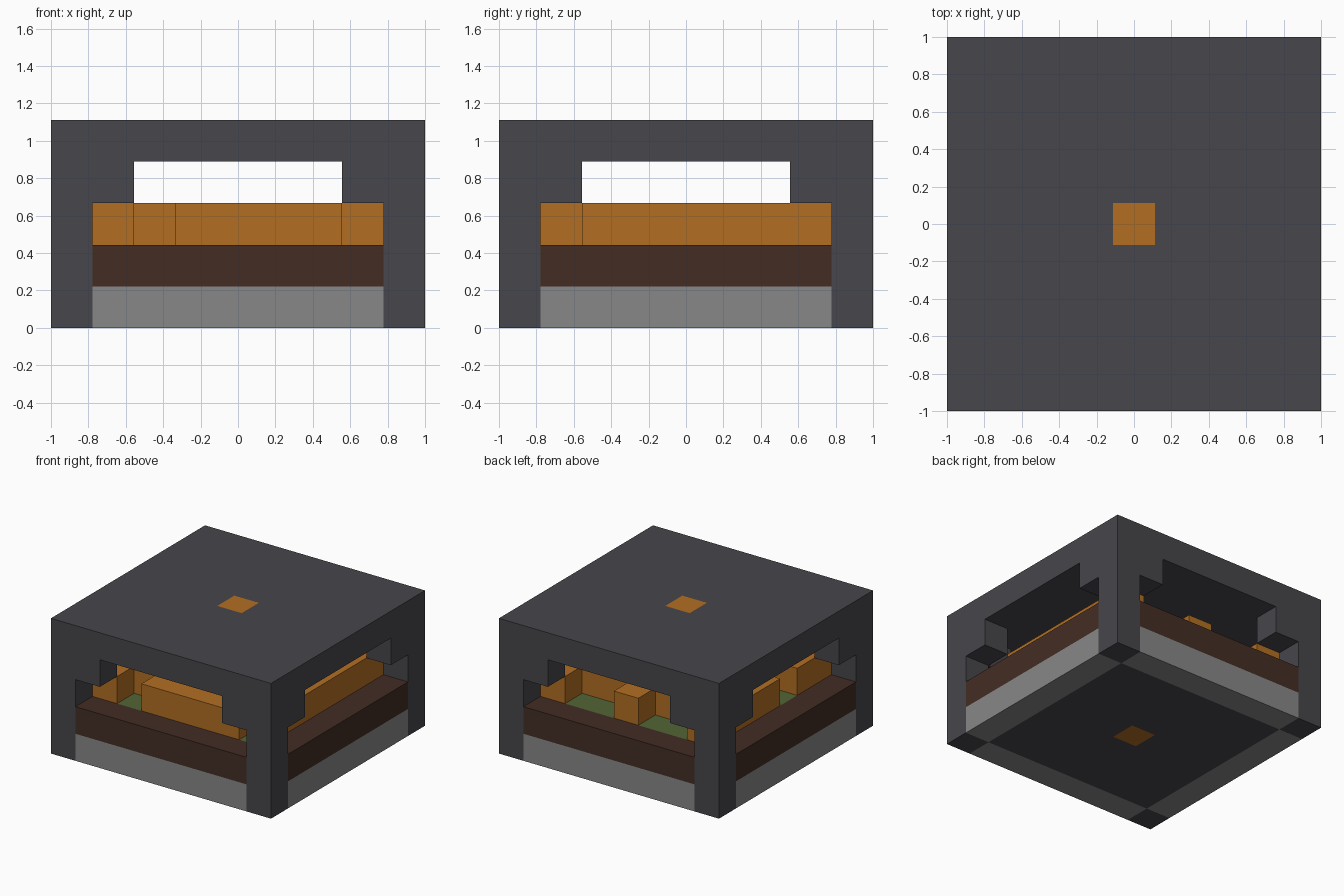
import bpy, bmesh
from mathutils import Vector

cube = bpy.data.objects.get("Cube")
if cube:
    bpy.data.objects.remove(cube, do_unlink=True)

U = 2 / 9      # size of one block; block indices run -4..4 across and 0..4 up
R = range(-4, 5)
INNER = range(-3, 4)


def material(name, rgb):
    # 8-bit display colour converted to linear
    lin = [((c / 255 + 0.055) / 1.055) ** 2.4 for c in rgb] + [1.0]
    m = bpy.data.materials.new(name)
    m.use_nodes = True
    m.diffuse_color = lin
    m.node_tree.nodes["Principled BSDF"].inputs["Base Color"].default_value = lin
    return m


charcoal = material("charcoal", (71, 70, 75))
orange = material("orange", (178, 110, 34))
brown = material("dark brown", (67, 45, 36))
grey = material("stone grey", (135, 135, 135))
green = material("moss green", (82, 100, 54))


def edge_strips(z):
    """Blocks along the four sides of a layer, without the corners."""
    return {c for i in INNER for s in (-4, 4) for c in ((i, s, z), (s, i, z))}


def slab(span, z):
    return {(x, y, z) for x in span for y in span}


parts = {}
centre_base, centre_roof = {(0, 0, 0)}, {(0, 0, 4)}

# Base: stone rim, dark underside, brown ledge and green floor
parts["stone_rim"] = (edge_strips(0), grey)
parts["base_plate"] = (slab(INNER, 0) - centre_base, charcoal)
parts["base_centre"] = (centre_base, orange)
parts["ledge"] = (edge_strips(1), brown)
parts["floor"] = (slab(INNER, 1), green)

# Inner wall blocks, with open pockets around the outer ring
pockets = {(-2, -3), (3, -3), (-3, -1), (-2, 3), (-1, 3), (1, 3), (2, 3)}
parts["inner_walls"] = ({c for c in slab(INNER, 2) if c[:2] not in pockets}, orange)

# Corner posts, brackets beneath the roof, and the roof itself
corners = [(x, y) for x in (-4, 4) for y in (-4, 4)]
parts["corner_posts"] = ({(x, y, z) for x, y in corners for z in range(4)}, charcoal)
parts["brackets"] = ({c for x, y in corners
                      for c in ((x * 3 // 4, y, 3), (x, y * 3 // 4, 3))}, charcoal)
parts["roof"] = (slab(R, 4) - centre_roof, charcoal)
parts["roof_centre"] = (centre_roof, orange)

solid = set().union(*(cells for cells, _ in parts.values()))


def build(name, cells, mat):
    """Make one object from its blocks, keeping only exposed faces."""
    bm = bmesh.new()
    for cell in sorted(cells):
        mid = Vector((cell[0], cell[1], cell[2] + 0.5))
        for axis in range(3):
            for sign in (-1, 1):
                n = Vector((0, 0, 0))
                n[axis] = sign
                if tuple(int(a + b) for a, b in zip(cell, n)) in solid:
                    continue
                a = Vector((0, 0, 0))
                a[(axis + 1) % 3] = 0.5
                b = n.cross(a)
                ring = (a + b, b - a, -a - b, a - b)
                bm.faces.new([bm.verts.new((mid + n / 2 + r) * U) for r in ring])
    bmesh.ops.remove_doubles(bm, verts=bm.verts, dist=0.001)
    if bm.faces:
        mesh = bpy.data.meshes.new(name)
        bm.to_mesh(mesh)
        mesh.materials.append(mat)
        bpy.context.collection.objects.link(bpy.data.objects.new(name, mesh))
    bm.free()


for part, (cells, mat) in parts.items():
    build(part, cells, mat)
